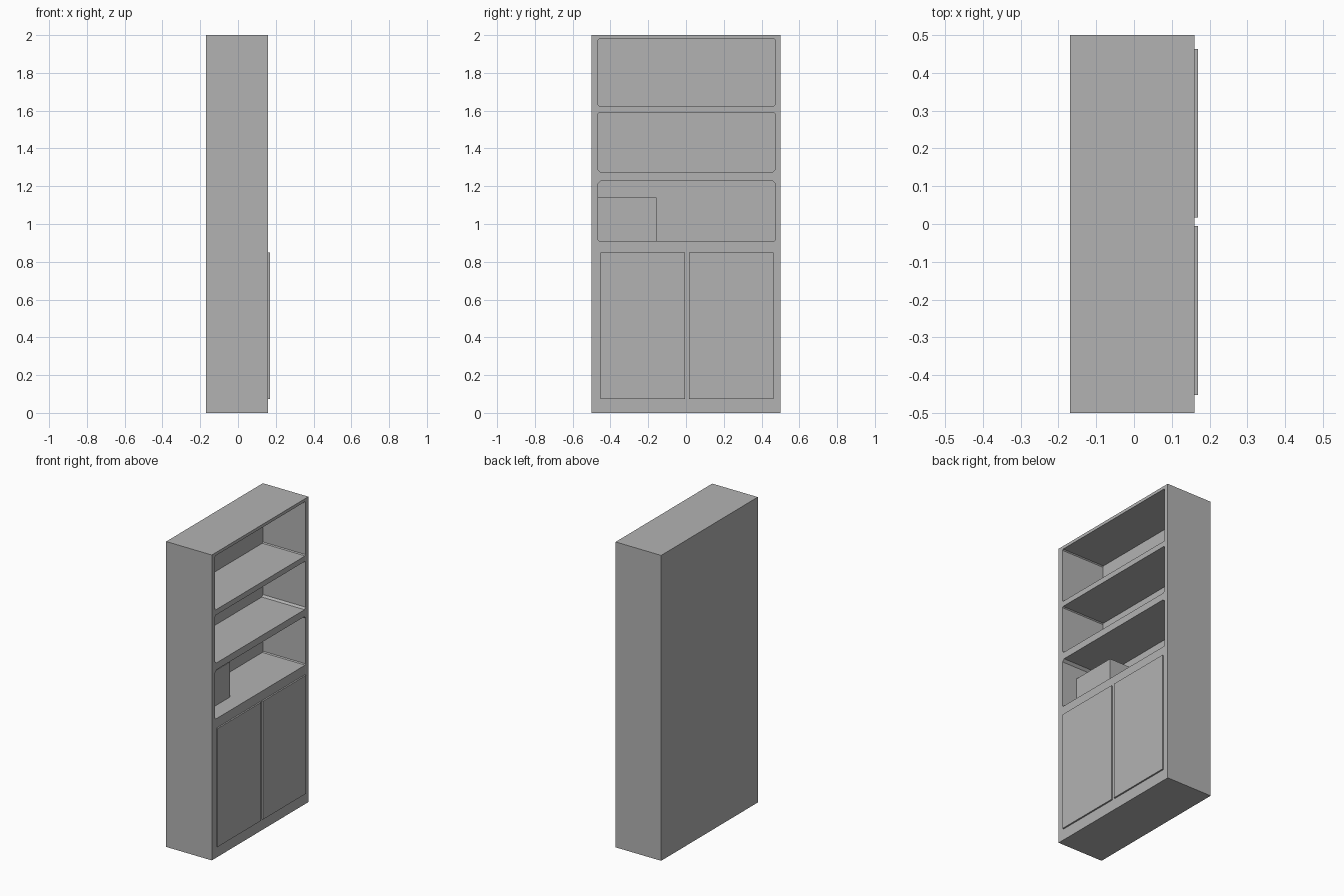
import bpy
import bmesh

default_cube = bpy.data.objects.get("Cube")
if default_cube:
    bpy.data.objects.remove(default_cube, do_unlink=True)

grey = bpy.data.materials.new("plain grey")
grey.use_nodes = True
grey_value = (0.45, 0.45, 0.45, 1)
grey.diffuse_color = grey_value
grey.node_tree.nodes["Principled BSDF"].inputs["Base Color"].default_value = grey_value

BACK, FACE, DOOR_FACE = -0.17, 0.16, 0.17
NICHE_BACK = -0.15


def add_prism(name, outline, x0, x1):
    """Extrude a (y, z) outline from x0 to x1."""
    bm = bmesh.new()
    face = bm.faces.new([bm.verts.new((x0, y, z)) for y, z in outline])
    extruded = bmesh.ops.extrude_face_region(bm, geom=[face])["geom"]
    moved = [v for v in extruded if isinstance(v, bmesh.types.BMVert)]
    bmesh.ops.translate(bm, verts=moved, vec=(x1 - x0, 0, 0))
    bmesh.ops.recalc_face_normals(bm, faces=bm.faces)
    mesh = bpy.data.meshes.new(name)
    bm.to_mesh(mesh)
    bm.free()
    mesh.materials.append(grey)
    obj = bpy.data.objects.new(name, mesh)
    bpy.context.collection.objects.link(obj)
    return obj


def rectangle(y0, y1, z0, z1):
    return [(y0, z0), (y1, z0), (y1, z1), (y0, z1)]


def clipped_rectangle(y0, y1, z0, z1, low, high):
    """Rectangle with small corner cuts, sized separately below and above."""
    return [(y0 + low, z0), (y1 - low, z0), (y1, z0 + low), (y1, z1 - high),
            (y1 - high, z1), (y0 + high, z1), (y0, z1 - high), (y0, z0 + low)]


# Cabinet body
body = add_prism("cabinet_body", rectangle(-0.5, 0.5, 0, 2), BACK, FACE)

# Open shelf niches: bottom, top, lower corner cut, upper corner cut
niches = [(0.91, 1.23, 0.006, 0.015),
          (1.275, 1.59, 0.012, 0.006),
          (1.625, 1.98, 0.006, 0.006)]
cutters = []
for z0, z1, low, high in niches:
    cutter = add_prism("niche_cutter", clipped_rectangle(-0.465, 0.472, z0, z1, low, high),
                       NICHE_BACK, FACE + 0.1)
    cutter.hide_render = True
    cutters.append(cutter)
    cut = body.modifiers.new("niche", "BOOLEAN")
    cut.operation = "DIFFERENCE"
    cut.solver = "EXACT"
    cut.object = cutter

bpy.context.view_layer.objects.active = body
for modifier in list(body.modifiers):
    bpy.ops.object.modifier_apply(modifier=modifier.name)
for cutter in cutters:
    bpy.data.objects.remove(cutter, do_unlink=True)

# Cupboard doors, standing slightly proud of the face
for name, y0, y1 in (("right_door", -0.453, -0.005), ("left_door", 0.017, 0.463)):
    add_prism(name, rectangle(y0, y1, 0.073, 0.848), FACE, DOOR_FACE)

# Box in the corner of the lowest niche
add_prism("storage_box", rectangle(-0.465, -0.157, 0.91, 1.14), NICHE_BACK, 0.052)
